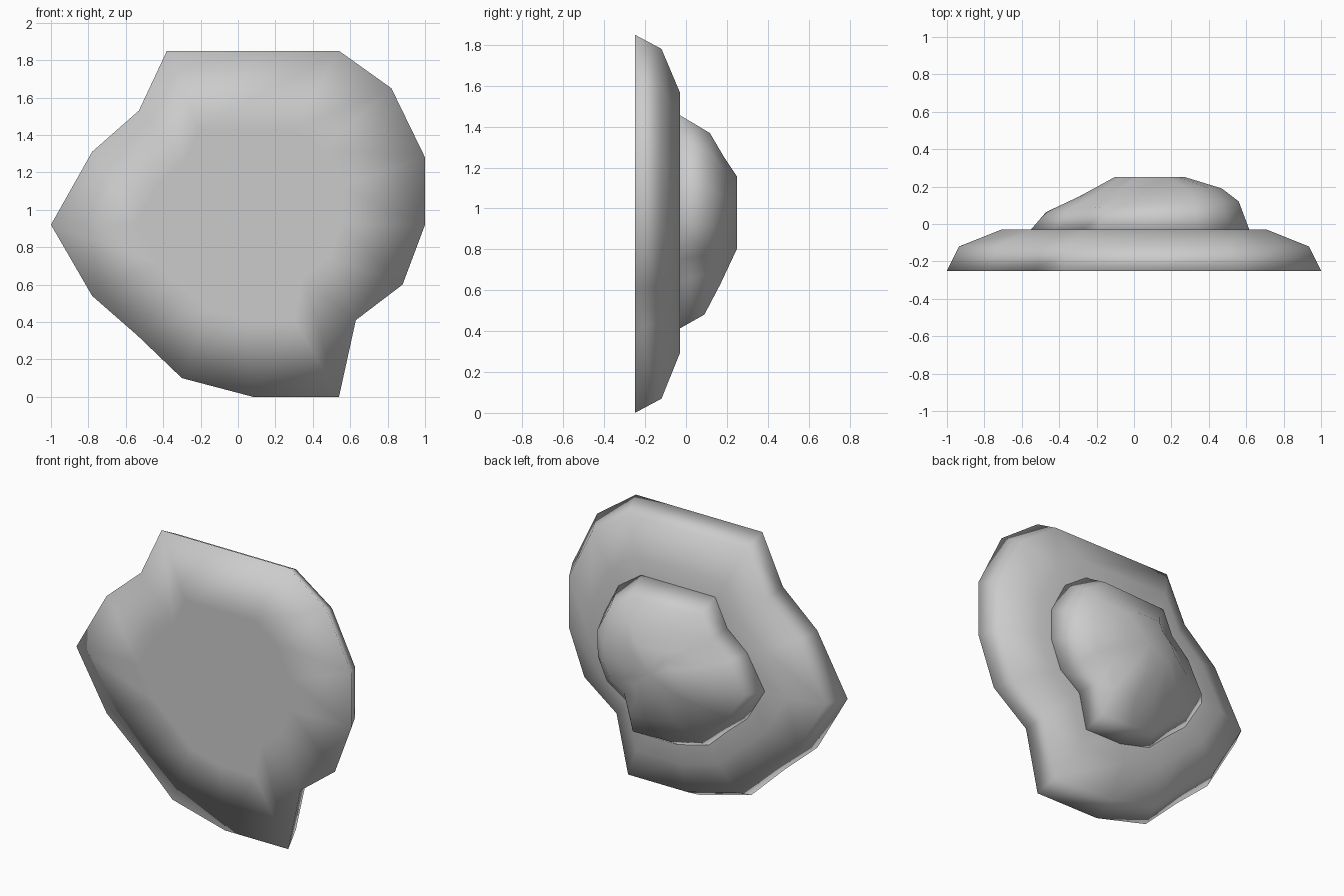
import bpy, bmesh

if "Cube" in bpy.data.objects:
    bpy.data.objects.remove(bpy.data.objects["Cube"])

# Outline of the widest face (x, z)
outline = [(-1, .92), (-.78, 1.31), (-.53, 1.53), (-.38, 1.85), (.54, 1.85),
           (.82, 1.65), (1, 1.28), (1, .92), (.88, .60), (.63, .41),
           (.54, 0), (.08, 0), (-.30, .10), (-.54, .33), (-.78, .54)]
CX, CZ = 0, .925


def lofted_lump(name, rings):
    """Loft scaled copies of the outline; ring = (y, scale x, scale z, centre x, centre z)."""
    bm = bmesh.new()
    loops = [[bm.verts.new((cx + (x - CX) * sx, y, cz + (z - CZ) * sz))
              for x, z in outline] for y, sx, sz, cx, cz in rings]
    n = len(outline)
    for a, b in zip(loops, loops[1:]):
        for i in range(n):
            j = (i + 1) % n
            bm.faces.new((a[i], a[j], b[j], b[i]))
    # close both ends around a middle point
    for loop, ring in ((loops[0], rings[0]), (loops[-1], rings[-1])):
        mid = bm.verts.new((ring[3], ring[0], ring[4]))
        for i in range(n):
            bm.faces.new((loop[i], loop[(i + 1) % n], mid))
    bmesh.ops.recalc_face_normals(bm, faces=bm.faces)
    for f in bm.faces:
        f.smooth = True
    mesh = bpy.data.meshes.new(name)
    bm.to_mesh(mesh)
    bm.free()
    ob = bpy.data.objects.new(name, mesh)
    bpy.context.collection.objects.link(ob)
    return ob


# Wide base slab: flat front, sloping sides, flat back ledge
lofted_lump("base_slab", [
    (-.25, .55, .55, 0, .925),
    (-.25, 1, 1, 0, .925),
    (-.12, .935, .925, 0, .925),
    (-.03, .71, .69, 0, .93),
    (-.03, .45, .45, 0, .93)])

# Smaller rounded mound on the back
mound = lofted_lump("back_mound", [
    (-.04, .59, .57, .03, .935),
    (.09, .515, .48, .045, .925),
    (.165, .38, .335, .09, .94),
    (.25, .19, .19, .085, .98)])

# Uneven shoulder of the mound: higher toward +x and the top, lower toward -x
for v in mound.data.vertices:
    if .05 < v.co.y < .2:
        v.co.y += .05 * (v.co.x - .05) + .03 * (v.co.z - .93)
